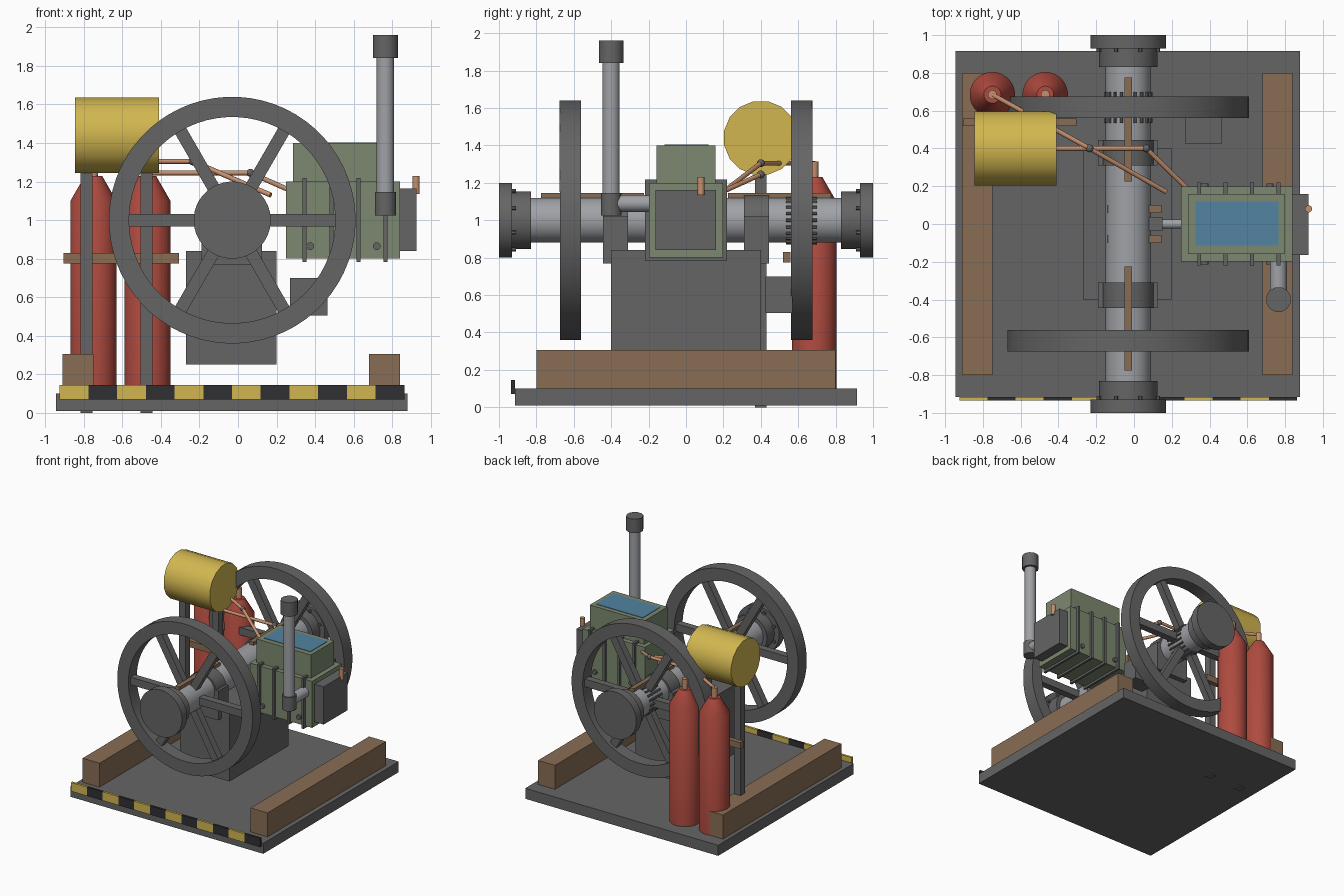
import bpy, bmesh, math
from mathutils import Vector

cube = bpy.data.objects.get("Cube")
if cube:
    bpy.data.objects.remove(cube, do_unlink=True)


def material(name, r, g, b):
    m = bpy.data.materials.new(name)
    m.use_nodes = True
    m.diffuse_color = (r, g, b, 1)
    m.node_tree.nodes["Principled BSDF"].inputs["Base Color"].default_value = (r, g, b, 1)
    return m


iron = material("dark iron", 0.13, 0.13, 0.13)
steel = material("light steel", 0.35, 0.36, 0.38)
wood = material("brown timber", 0.25, 0.155, 0.09)
green = material("engine green", 0.20, 0.25, 0.16)
yellow = material("yellow paint", 0.64, 0.47, 0.08)
red = material("red paint", 0.43, 0.07, 0.05)
blue = material("water blue", 0.085, 0.23, 0.36)
copper = material("copper", 0.56, 0.28, 0.16)
black = material("black paint", 0.03, 0.03, 0.033)


def finish(name, bm, mat, smooth=False):
    bmesh.ops.recalc_face_normals(bm, faces=bm.faces[:])
    mesh = bpy.data.meshes.new(name)
    bm.to_mesh(mesh)
    bm.free()
    mesh.materials.append(mat)
    obj = bpy.data.objects.new(name, mesh)
    bpy.context.collection.objects.link(obj)
    if smooth:
        bpy.ops.object.select_all(action='DESELECT')
        obj.select_set(True)
        bpy.context.view_layer.objects.active = obj
        bpy.ops.object.shade_smooth_by_angle(angle=math.radians(35))
    return obj


def box(name, mat, xs, ys, zs):
    """Box given by its extent along each axis."""
    bm = bmesh.new()
    bmesh.ops.create_cube(bm, size=1)
    for v in bm.verts:
        v.co = [(lo + hi) / 2 + c * (hi - lo) for c, (lo, hi) in zip(v.co, (xs, ys, zs))]
    return finish(name, bm, mat)


def lathe(name, mat, start, direction, profile, sides=32, closed=False):
    """Spin (radius, distance) points around an axis; ends are capped unless closed."""
    bm = bmesh.new()
    turn = Vector((0, 0, 1)).rotation_difference(Vector(direction))
    rings = []
    for r, h in profile:
        ring = []
        for i in range(sides):
            a = math.tau * (i + 0.5) / sides
            ring.append(bm.verts.new(Vector(start) + turn @ Vector((r * math.cos(a), r * math.sin(a), h))))
        rings.append(ring)
    pairs = list(zip(rings, rings[1:]))
    if closed:
        pairs.append((rings[-1], rings[0]))
    else:
        bm.faces.new(rings[0])
        bm.faces.new(rings[-1])
    for a, b in pairs:
        for i in range(sides):
            j = (i + 1) % sides
            bm.faces.new((a[i], a[j], b[j], b[i]))
    return finish(name, bm, mat, True)


def rod(name, mat, a, b, r, sides=24):
    d = Vector(b) - Vector(a)
    return lathe(name, mat, a, d.normalized(), [(r, 0), (r, d.length)], sides)


# Base plate, hazard strip and timber skids
box("base_plate", iron, (-0.945, 0.88), (-0.915, 0.915), (0.01, 0.1))
step = 0.149
for i in range(12):
    x = -0.925 + i * step
    box(f"hazard_block_{i}", black if i % 2 else yellow, (x, x + step), (-0.935, -0.915), (0.07, 0.145))
for name, x in (("right", -0.91), ("left", 0.68)):
    box(f"{name}_skid", wood, (x, x + 0.16), (-0.8, 0.8), (0.1, 0.305))

# Crankcase and shaft
AX, AZ = -0.03, 1.0
box("crankcase", iron, (-0.27, 0.2), (-0.4, 0.4), (0.25, 0.84))
box("side_box", iron, (0.27, 0.465), (0.425, 0.57), (0.505, 0.7))
rod("crankshaft", steel, (AX, -0.84, AZ), (AX, 0.84, AZ), 0.12, 40)


def wheel(name, y):
    """Rim of rectangular section with six spokes."""
    lathe(f"{name}_rim", iron, (AX, y, AZ), (0, 1, 0),
          [(0.535, -0.057), (0.64, -0.057), (0.64, 0.057), (0.535, 0.057)], 64, True)
    bm = bmesh.new()
    for i in range(6):
        a = math.radians(60 * i)
        u, w = Vector((math.cos(a), 0, math.sin(a))), Vector((-math.sin(a), 0, math.cos(a)))
        for v in bmesh.ops.create_cube(bm, size=1)["verts"]:
            c = v.co.copy()
            v.co = Vector((AX, y, AZ)) + u * (0.32 + c.x * 0.45) + w * c.z * 0.065 + Vector((0, c.y * 0.06, 0))
    finish(f"{name}_spokes", bm, iron)


# Mirrored shaft fittings: flywheels, end caps, bearings, keys
for name, s in (("front", -1), ("back", 1)):
    wheel(f"{name}_flywheel", s * 0.618)
    lathe(f"{name}_end_cap", iron, (AX, s * 0.83, AZ), (0, s, 0),
          [(0.155, 0), (0.155, 0.1), (0.2, 0.1), (0.2, 0.17)], 40)
    for i in range(8):
        a = math.tau * (i + 0.5) / 8
        p = Vector((AX + 0.17 * math.cos(a), s * 0.91, AZ + 0.17 * math.sin(a)))
        rod(f"{name}_cap_bolt_{i}", iron, p, p + Vector((0, s * 0.03, 0)), 0.012, 8)
    ys = sorted((s * 0.31, s * 0.445))
    box(f"{name}_bearing_block", iron, (-0.19, 0.125), ys, (0.77, 1.02))
    rod(f"{name}_bearing_cap", iron, (AX, ys[0], AZ), (AX, ys[1], AZ), 0.135)
    box(f"{name}_shaft_key", wood, (AX - 0.02, AX + 0.02), sorted((s * 0.225, s * 0.775)), (1.1, 1.145))
    box(f"{name}_crosshead_guide", wood, (-0.14, 0.145), sorted((s * 0.058, s * 0.1)), (0.95, 1.05))

# Toothed sleeve behind the rear flywheel
for i in range(20):
    a = math.tau * i / 20
    x, z = AX + 0.12 * math.cos(a), AZ + 0.12 * math.sin(a)
    rod(f"sleeve_tooth_{i}", iron, (x, 0.535, z), (x, 0.7, z), 0.01, 8)

# Connecting rod
box("crosshead", iron, (0.07, 0.15), (-0.037, 0.037), (0.95, 1.05))
rod("connecting_rod", steel, (0.14, 0, AZ), (0.27, 0, AZ), 0.025)

# Cylinder jacket with ribs, water hopper and head
box("cylinder_jacket", green, (0.25, 0.84), (-0.198, 0.198), (0.802, 1.2))
box("water_hopper", green, (0.285, 0.8), (-0.158, 0.158), (1.19, 1.4))
box("water_surface", blue, (0.325, 0.765), (-0.115, 0.12), (1.398, 1.404))
for i in range(4):
    x = 0.345 + 0.14 * i
    box(f"jacket_rib_{i}", iron, (x - 0.01, x + 0.01), (-0.219, 0.219), (0.783, 1.219))
for s in (-1, 1):
    for x in (0.375, 0.72):
        rod("jacket_bolt", iron, (x, s * 0.19, 0.865), (x, s * 0.215, 0.865), 0.02, 12)
box("cylinder_head", iron, (0.84, 0.925), (-0.163, 0.16), (0.84, 1.163))
rod("spark_plug", copper, (0.924, 0.08, 1.135), (0.924, 0.08, 1.23), 0.019, 12)

# Exhaust
EX, EY = 0.765, -0.4
rod("exhaust_branch", steel, (EX, -0.19, 1.09), (EX, EY, 1.09), 0.045)
rod("exhaust_elbow", iron, (EX, EY, 1.025), (EX, EY, 1.145), 0.057, 12)
rod("exhaust_stack", steel, (EX, EY, 1.14), (EX, EY, 1.86), 0.046)
rod("exhaust_cap", iron, (EX, EY, 1.84), (EX, EY, 1.96), 0.067, 12)

# Fuel tank on two posts with a cross rail
rod("fuel_tank", yellow, (-0.845, 0.4, 1.44), (-0.41, 0.4, 1.44), 0.2, 16)
for name, x in (("outer", -0.787), ("inner", -0.475)):
    box(f"{name}_tank_post", iron, (x - 0.031, x + 0.031), (0.37, 0.43), (0, 1.26))
box("bottle_rail", wood, (-0.905, -0.305), (0.518, 0.558), (0.775, 0.83))

# Gas bottles
for name, x in (("outer", -0.75), ("inner", -0.47)):
    lathe(f"{name}_gas_bottle", red, (x, 0.685, 0.1), (0, 0, 1),
          [(0.12, 0), (0.12, 1.0), (0.045, 1.13)], 32)
    rod(f"{name}_bottle_valve", copper, (x, 0.685, 1.22), (x, 0.685, 1.315), 0.024, 12)

# Feed pipes with joints
routes = {
    "gas_pipe": [(-0.75, 0.685, 1.305), (-0.235, 0.4, 1.305), (0.17, 0.17, 1.13)],
    "fuel_pipe": [(-0.48, 0.4, 1.245), (0.065, 0.4, 1.245), (0.28, 0.19, 1.15)],
}
for name, pts in routes.items():
    for i in range(2):
        rod(f"{name}_{i}", copper, pts[i], pts[i + 1], 0.013, 12)
    bm = bmesh.new()
    bmesh.ops.create_uvsphere(bm, u_segments=12, v_segments=8, radius=0.021)
    bmesh.ops.translate(bm, verts=bm.verts[:], vec=pts[1])
    finish(f"{name}_joint", bm, iron, True)
